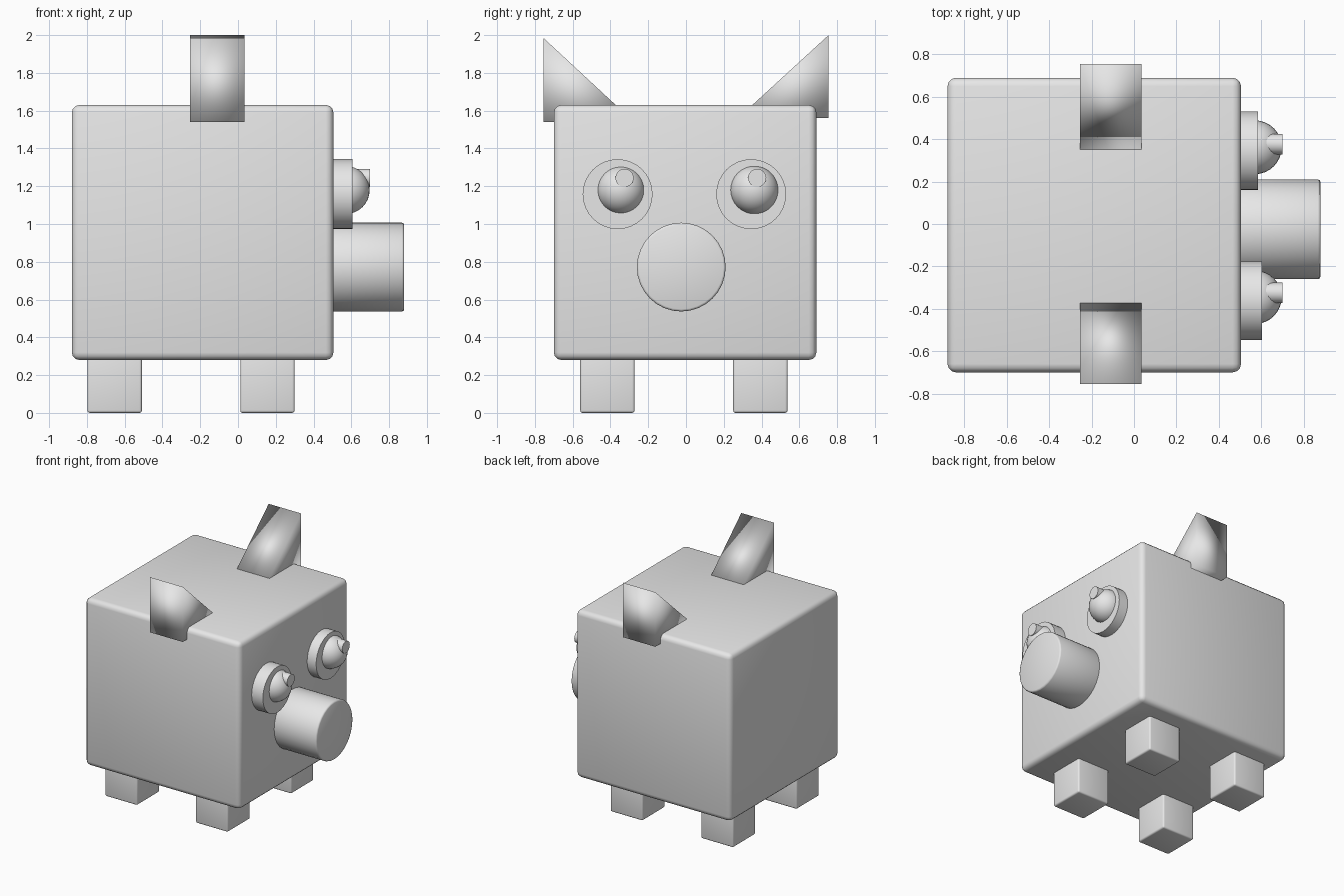
import bpy
import bmesh
import math
from mathutils import Matrix, Vector

if "Cube" in bpy.data.objects:
    bpy.data.objects.remove(bpy.data.objects["Cube"], do_unlink=True)

grey = bpy.data.materials.new("plain_grey")
grey.use_nodes = True
grey.diffuse_color = (0.8, 0.8, 0.8, 1)
grey.node_tree.nodes["Principled BSDF"].inputs["Base Color"].default_value = (0.8, 0.8, 0.8, 1)


def finish(name, bm, bevel=0.0, segments=3, sharp_angle=None):
    """Turn a bmesh into a smooth object, with optional rounded edges."""
    bmesh.ops.recalc_face_normals(bm, faces=bm.faces)
    mesh = bpy.data.meshes.new(name)
    bm.to_mesh(mesh)
    bm.free()
    obj = bpy.data.objects.new(name, mesh)
    bpy.context.collection.objects.link(obj)
    mesh.materials.append(grey)
    mesh.shade_smooth()
    if sharp_angle is not None:
        mesh.set_sharp_from_angle(angle=math.radians(sharp_angle))
    if bevel:
        mod = obj.modifiers.new("rounded_edges", 'BEVEL')
        mod.width = bevel
        mod.segments = segments
        mod.limit_method = 'ANGLE'
    return obj


def box(name, low, high, bevel):
    low, high = Vector(low), Vector(high)
    bm = bmesh.new()
    bmesh.ops.create_cube(bm, size=1)
    bmesh.ops.scale(bm, vec=high - low, verts=bm.verts)
    bmesh.ops.translate(bm, vec=(low + high) / 2, verts=bm.verts)
    return finish(name, bm, bevel)


def disc_along_x(name, x0, x1, y, z, radius, bevel=0.0):
    bm = bmesh.new()
    place = Matrix.Translation(((x0 + x1) / 2, y, z)) @ Matrix.Rotation(math.pi / 2, 4, 'Y')
    bmesh.ops.create_cone(bm, cap_ends=True, segments=32, radius1=radius,
                          radius2=radius, depth=x1 - x0, matrix=place)
    return finish(name, bm, bevel, 2, None if bevel else 40)


def ear(name, profile):
    """Triangular wedge extruded across x."""
    bm = bmesh.new()
    face = bm.faces.new([bm.verts.new((-0.255, y, z)) for y, z in profile])
    side = bmesh.ops.extrude_face_region(bm, geom=[face])["geom"]
    bmesh.ops.translate(bm, vec=(0.29, 0, 0),
                        verts=[v for v in side if isinstance(v, bmesh.types.BMVert)])
    return finish(name, bm)


# Body and snout
box("body", (-0.88, -0.70, 0.28), (0.505, 0.69, 1.63), 0.04)
disc_along_x("snout", 0.40, 0.88, -0.025, 0.772, 0.235, 0.012)

# Legs
for end, x in (("back", -0.797), ("front", 0.012)):
    for side, y in (("right", -0.56), ("left", 0.25)):
        box(f"{end}_{side}_leg", (x, y, 0), (x + 0.288, y + 0.288, 0.34), 0.013)

# Ears
ear("right_ear", [(-0.755, 1.985), (-0.755, 1.54), (-0.275, 1.54)])
ear("left_ear", [(0.755, 2.0), (0.755, 1.56), (0.275, 1.56)])

# Eyes: socket disc, ball and raised pupil
for side, socket_y, socket_x, ball_y, pupil_y in (
        ("right", -0.362, 0.605, -0.345, -0.325),
        ("left", 0.345, 0.585, 0.362, 0.377)):
    disc_along_x(f"{side}_eye_socket", 0.45, socket_x, socket_y, 1.158, 0.185)
    bm = bmesh.new()
    bmesh.ops.create_uvsphere(bm, u_segments=32, v_segments=16, radius=0.127,
                              matrix=Matrix.Translation((0.57, ball_y, 1.18)))
    finish(f"{side}_eyeball", bm)
    disc_along_x(f"{side}_pupil", 0.62, 0.70, pupil_y, 1.244, 0.048)
